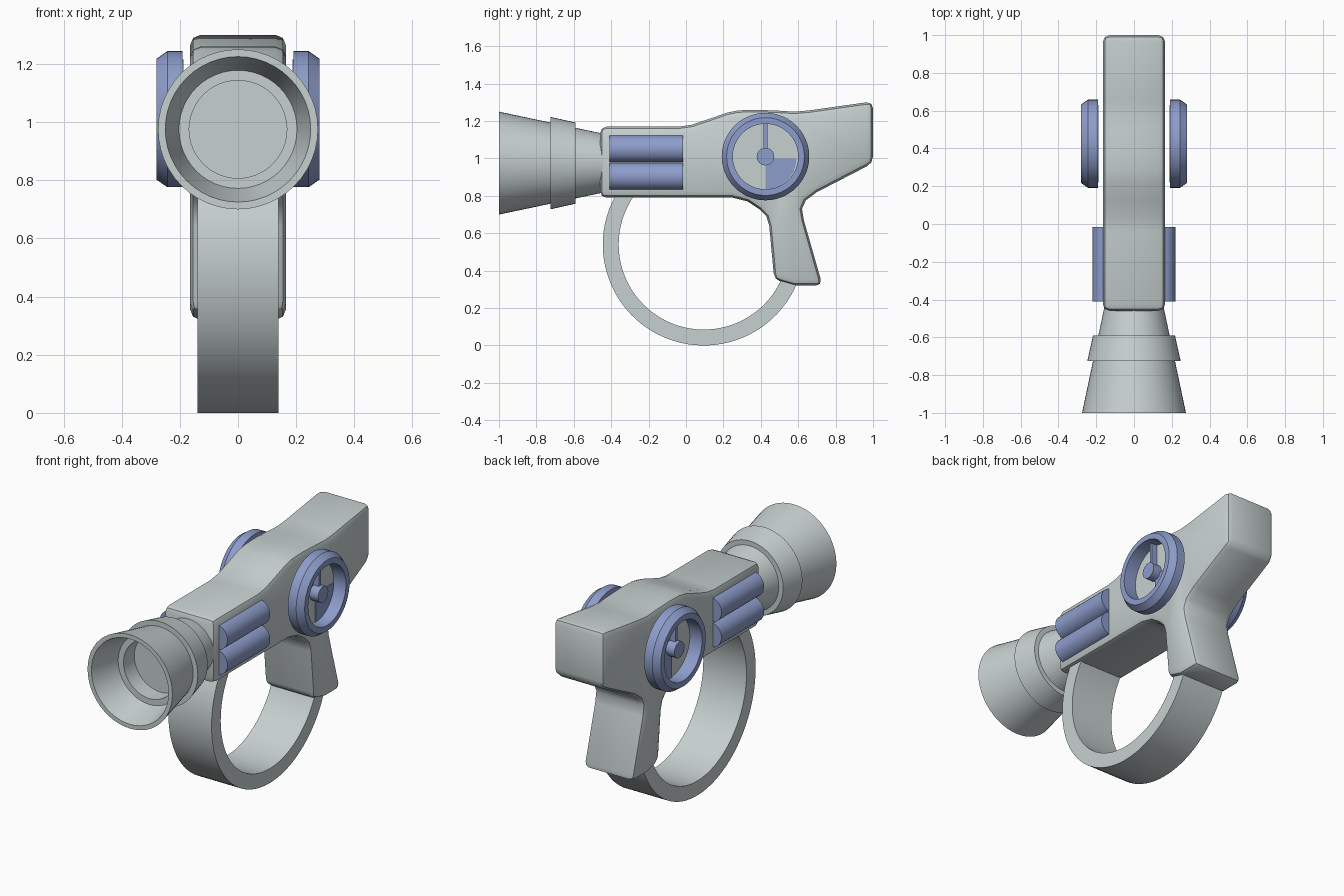
import bpy, bmesh, math
from mathutils import Vector

if "Cube" in bpy.data.objects:
    bpy.data.objects.remove(bpy.data.objects["Cube"])


def material(name, rgb):
    m = bpy.data.materials.new(name)
    m.diffuse_color = (*rgb, 1)
    m.use_nodes = True
    m.node_tree.nodes["Principled BSDF"].inputs["Base Color"].default_value = m.diffuse_color
    return m


GREY = material("pale grey", (0.57, 0.63, 0.63))
BLUE = material("soft blue", (0.27, 0.34, 0.60))


def finish(bm, name, mat, angle=35):
    bmesh.ops.remove_doubles(bm, verts=bm.verts, dist=1e-5)
    bmesh.ops.recalc_face_normals(bm, faces=bm.faces)
    me = bpy.data.meshes.new(name)
    bm.to_mesh(me)
    bm.free()
    ob = bpy.data.objects.new(name, me)
    bpy.context.collection.objects.link(ob)
    me.materials.append(mat)
    bpy.ops.object.select_all(action='DESELECT')
    ob.select_set(True)
    bpy.context.view_layer.objects.active = ob
    bpy.ops.object.shade_smooth_by_angle(angle=math.radians(angle))
    return ob


def prism(name, pts, x0, x1, mat, bevel=0):
    """Extrude a (y, z) outline along x, optionally rounding the sharp edges."""
    bm = bmesh.new()
    face = bm.faces.new([bm.verts.new((x0, y, z)) for y, z in pts])
    ext = bmesh.ops.extrude_face_region(bm, geom=[face])
    verts = [v for v in ext["geom"] if isinstance(v, bmesh.types.BMVert)]
    bmesh.ops.translate(bm, verts=verts, vec=(x1 - x0, 0, 0))
    bmesh.ops.recalc_face_normals(bm, faces=bm.faces)
    if bevel:
        sharp = [e for e in bm.edges if e.calc_face_angle(0) > math.radians(40)]
        bmesh.ops.bevel(bm, geom=sharp, offset=bevel, segments=2, profile=0.5, affect='EDGES')
    return finish(bm, name, mat)


def lathe(name, pts, centre, axis, mat, closed=True, steps=48):
    """Spin (distance along axis, radius) points around the x or y axis."""
    ax = Vector(axis)
    bm = bmesh.new()
    vs = [bm.verts.new(Vector(centre) + ax * a + Vector((0, 0, r))) for a, r in pts]
    es = [bm.edges.new(p) for p in zip(vs, vs[1:])]
    if closed:
        es.append(bm.edges.new((vs[-1], vs[0])))
    bmesh.ops.spin(bm, geom=vs + es, cent=centre, axis=ax, angle=math.tau,
                   steps=steps, use_merge=True)
    return finish(bm, name, mat)


def arc(cy, cz, r, a0, a1, n):
    return [(cy + r * math.cos(math.radians(a0 + (a1 - a0) * i / n)),
             cz + r * math.sin(math.radians(a0 + (a1 - a0) * i / n))) for i in range(n + 1)]


# Body with grip
outline = [(-0.46, 1.17), (-0.04, 1.17), (0.03, 1.18), (0.12, 1.21), (0.22, 1.245),
           (0.28, 1.257), (0.38, 1.26), (0.5, 1.255), (0.58, 1.25), (0.66, 1.257),
           (1.0, 1.305), (1.0, 0.975), (0.70, 0.82), (0.64, 0.775), (0.62, 0.73),
           (0.63, 0.67), (0.73, 0.32), (0.58, 0.32), (0.472, 0.35), (0.445, 0.64),
           (0.43, 0.69), (0.39, 0.73), (0.33, 0.77), (0.25, 0.79), (-0.46, 0.79)]
prism("body", outline, -0.165, 0.165, GREY, bevel=0.036)

# Hand guard hoop
prism("guard_hoop", arc(0.095, 0.54, 0.54, 144, 337, 48) + arc(0.095, 0.54, 0.455, 337, 144, 48),
      -0.14, 0.14, GREY)

# Flared muzzle with stepped recess, and its collar
lathe("muzzle", [(-0.44, 0), (-0.44, 0.157), (-1.0, 0.275), (-1.0, 0.25), (-0.82, 0.203),
                 (-0.82, 0.168), (-0.72, 0.168), (-0.72, 0)],
      (0, 0, 0.975), (0, 1, 0), GREY, closed=False)
lathe("muzzle_collar", [(-0.725, 0.19), (-0.725, 0.247), (-0.59, 0.217), (-0.59, 0.17)],
      (0, 0, 0.975), (0, 1, 0), GREY)

for s, side in ((1, "right"), (-1, "left")):
    # Paired side tubes
    for i, z in enumerate((0.904, 1.051)):
        lathe(f"{side}_tube_{i + 1}", [(-0.41, 0), (-0.41, 0.0735), (-0.015, 0.0735), (-0.015, 0)],
              (s * 0.146, 0, z), (0, 1, 0), BLUE, closed=False, steps=32)

    # Dial: rim, face plate, hub, pointer and quarter panel
    c, ax = (0, 0.425, 1.01), (s, 0, 0)
    lathe(f"{side}_dial_rim", [(0.19, 0.175), (0.19, 0.234), (0.243, 0.234), (0.28, 0.208),
                               (0.28, 0.175)], c, ax, BLUE)
    lathe(f"{side}_dial_face", [(0.188, 0), (0.188, 0.205), (0.2, 0.205), (0.2, 0)],
          c, ax, GREY, closed=False)
    lathe(f"{side}_dial_hub", [(0.198, 0), (0.198, 0.047), (0.255, 0.047), (0.255, 0)],
          c, ax, BLUE, closed=False, steps=24)
    prism(f"{side}_dial_pointer", [(0.415, 1.03), (0.435, 1.03), (0.435, 1.19), (0.415, 1.19)],
          s * 0.198, s * 0.235, BLUE)
    prism(f"{side}_dial_quarter", [(0.425, 1.0)] + arc(0.425, 1.0, 0.165, 270, 360, 16),
          s * 0.198, s * 0.207, BLUE)
